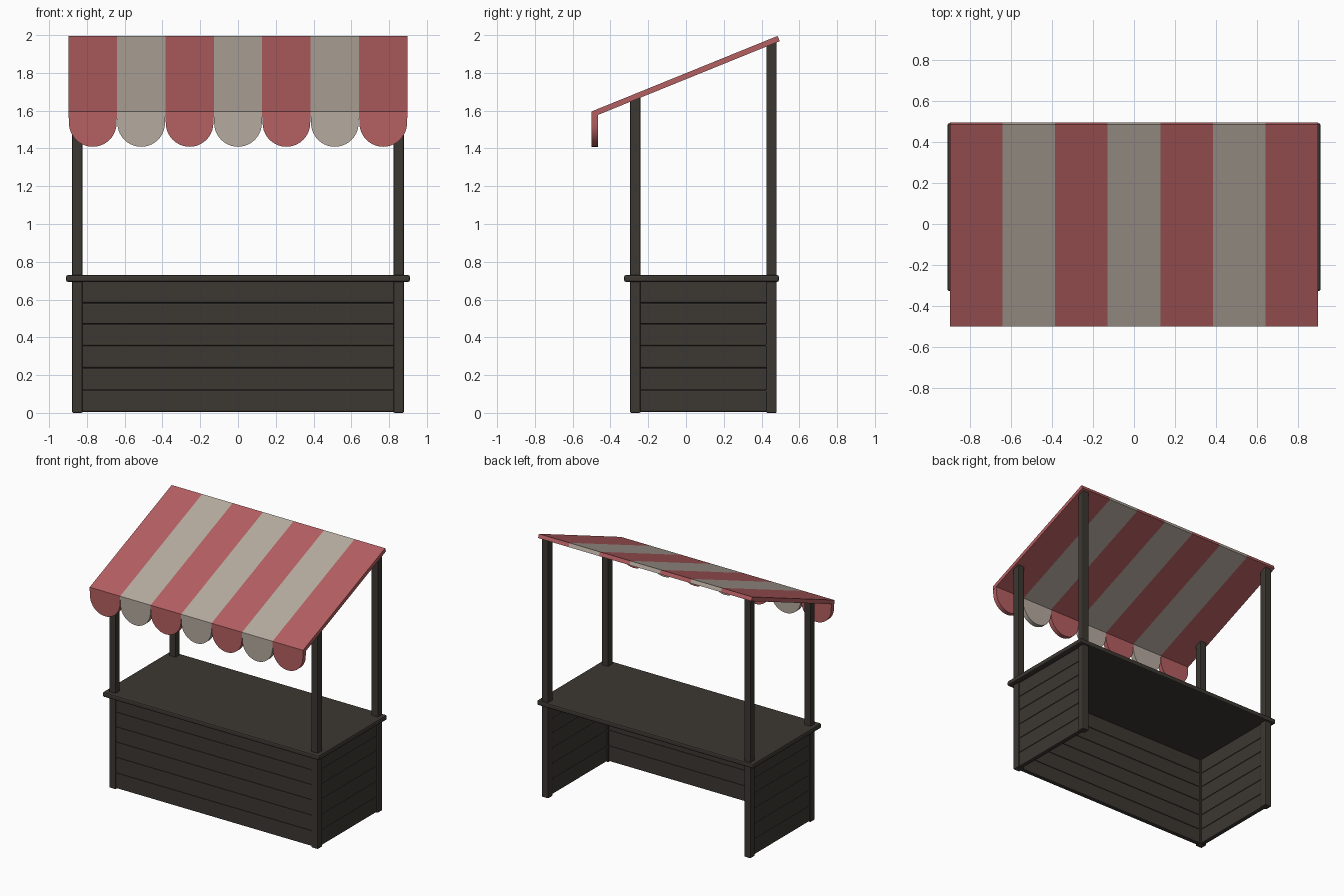
import bpy, math

if "Cube" in bpy.data.objects:
    bpy.data.objects.remove(bpy.data.objects["Cube"])

def material(name, rgb):
    m = bpy.data.materials.new(name)
    m.diffuse_color = (*rgb, 1)
    m.use_nodes = True
    m.node_tree.nodes["Principled BSDF"].inputs["Base Color"].default_value = m.diffuse_color
    return m

WOOD = material("dark_wood", (0.045, 0.039, 0.032))
RED = material("red_cloth", (0.46, 0.115, 0.12))
CREAM = material("cream_cloth", (0.46, 0.40, 0.345))

def prism(name, profile, axis, a, b, mat, bevel=0.0):
    """Extrude a 2D profile along x (profile is y,z) or y (profile is x,z)."""
    n = len(profile)
    put = (lambda p, t: (t, p[0], p[1])) if axis == "x" else (lambda p, t: (p[0], t, p[1]))
    verts = [put(p, t) for t in (a, b) for p in profile]
    faces = [list(range(n))[::-1], list(range(n, 2 * n))]
    faces += [[i, (i + 1) % n, n + (i + 1) % n, n + i] for i in range(n)]
    if axis == "y":
        faces = [f[::-1] for f in faces]
    me = bpy.data.meshes.new(name)
    me.from_pydata(verts, [], faces)
    me.materials.append(mat)
    ob = bpy.data.objects.new(name, me)
    bpy.context.collection.objects.link(ob)
    if bevel:
        mod = ob.modifiers.new("bevel", "BEVEL")
        mod.width, mod.segments = bevel, 2
        mod.limit_method = "ANGLE"
    return ob

def box(name, x, y, z, bevel):
    rect = [(y[0], z[0]), (y[1], z[0]), (y[1], z[1]), (y[0], z[1])]
    return prism(name, rect, "x", x[0], x[1], WOOD, bevel)

# Awning slope: top surface height at a given y
SLOPE = 0.406
def roof(y):
    return 1.597 + SLOPE * (y + 0.497)

# Corner posts with tops cut to the slope
for side, x0, x1 in (("left", -0.878, -0.823), ("right", 0.823, 0.878)):
    for end, y0, y1 in (("front", -0.296, -0.241), ("back", 0.425, 0.48)):
        prof = [(y0, 0), (y1, 0), (y1, roof(y1) - 0.02), (y0, roof(y0) - 0.02)]
        prism(f"{end}_{side}_post", prof, "x", x0, x1, WOOD, 0.006)

# Plank cladding on the front and both sides
levels = [0.005, 0.12, 0.238, 0.355, 0.47, 0.582, 0.70]
for i, (z0, z1) in enumerate(zip(levels, levels[1:])):
    box(f"front_plank_{i}", (-0.83, 0.83), (-0.287, -0.252), (z0, z1), 0.007)
    box(f"left_plank_{i}", (-0.869, -0.834), (-0.25, 0.43), (z0, z1), 0.007)
    box(f"right_plank_{i}", (0.834, 0.869), (-0.25, 0.43), (z0, z1), 0.007)

# Counter top
box("counter_top", (-0.91, 0.91), (-0.328, 0.492), (0.693, 0.73), 0.01)

# Striped awning with a scalloped valance
W = 1.794 / 7
ang = math.atan(SLOPE)
dy, dz = 0.03 * math.sin(ang), 0.03 * math.cos(ang)
for i in range(7):
    mat = CREAM if i % 2 else RED
    x0 = -0.897 + i * W
    y1 = 0.485
    slab = [(-0.5, roof(-0.5) - 0.03), (-0.465, roof(-0.465) - 0.032),
            (y1 + dy, roof(y1) - dz), (y1, roof(y1)), (-0.5, roof(-0.5))]
    prism(f"awning_stripe_{i}", slab, "x", x0, x0 + W, mat)
    c, r = x0 + W / 2, W / 2 - 0.002
    arc = [(c + r * math.cos(t), 1.535 + r * math.sin(t))
           for t in (math.pi + math.pi * k / 20 for k in range(21))]
    flap = [(x0, 1.588)] + arc + [(x0 + W, 1.588)]
    ob = prism(f"valance_scallop_{i}", flap, "y", -0.5, -0.465, mat)
    bpy.context.view_layer.objects.active = ob
    ob.select_set(True)
    bpy.ops.object.shade_smooth_by_angle(angle=math.radians(30))
    ob.select_set(False)
